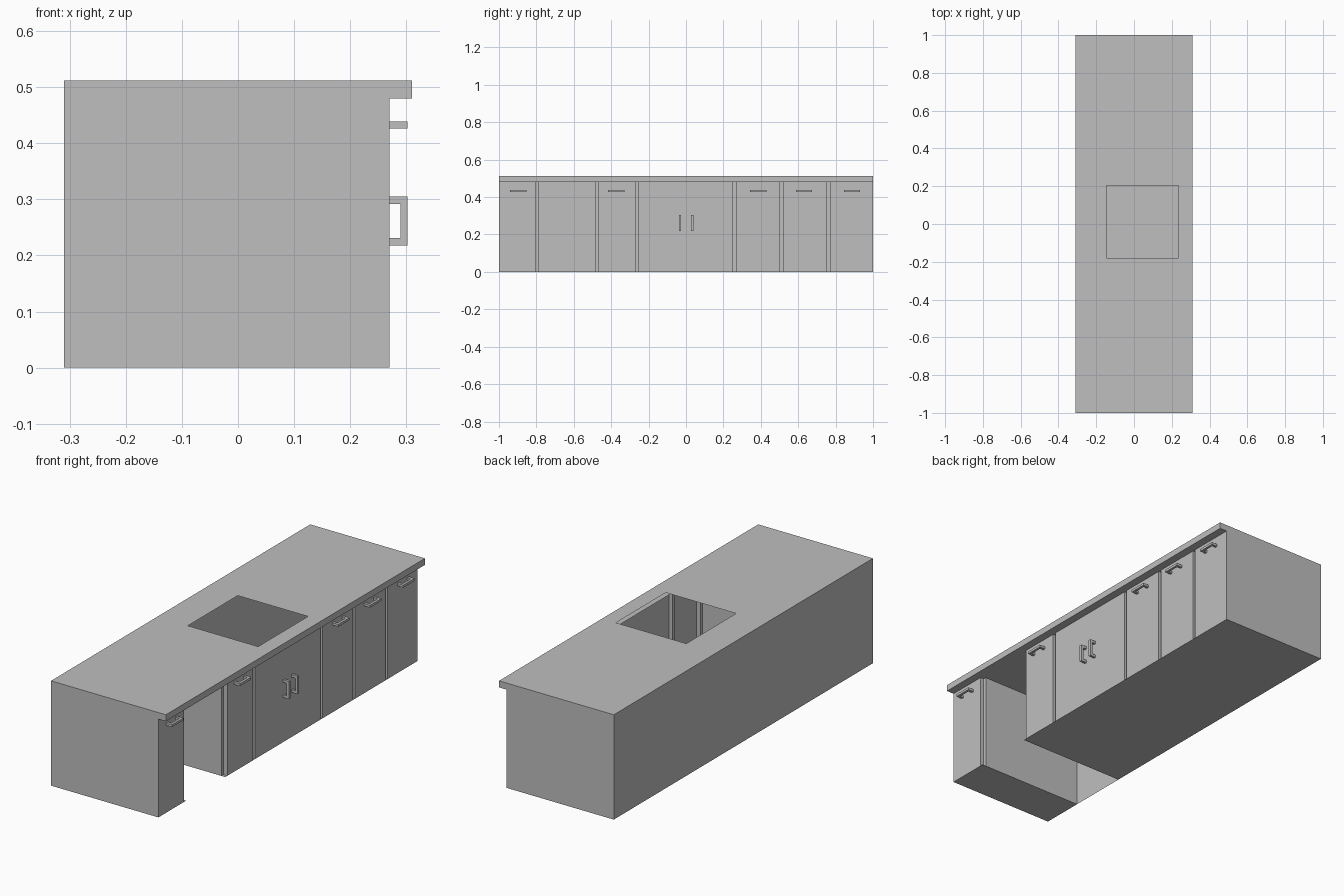
import bpy, bmesh
from mathutils import Vector

cube = bpy.data.objects.get("Cube")
if cube:
    bpy.data.objects.remove(cube, do_unlink=True)

# Main dimensions
BACK, FRONT, LIP, RECESS = -0.31, 0.27, 0.31, 0.25
UNDER, TOP = 0.48, 0.512
GROOVE = 0.008                                   # half width of a groove
GAP = (-0.787, -0.484)                           # knee space

grey = bpy.data.materials.new("plain grey")
grey.use_nodes = True
grey.diffuse_color = (0.52, 0.52, 0.52, 1)
grey.node_tree.nodes["Principled BSDF"].inputs["Base Color"].default_value = grey.diffuse_color


def build(name, faces):
    """Make an object from (points, outward direction) pairs."""
    bm = bmesh.new()
    for points, outward in faces:
        f = bm.faces.new([bm.verts.new(p) for p in points])
        f.normal_update()
        if f.normal.dot(Vector(outward)) < 0:
            f.normal_flip()
    bmesh.ops.remove_doubles(bm, verts=bm.verts[:], dist=1e-5)
    mesh = bpy.data.meshes.new(name)
    bm.to_mesh(mesh)
    bm.free()
    mesh.materials.append(grey)
    obj = bpy.data.objects.new(name, mesh)
    bpy.context.collection.objects.link(obj)
    return obj


def flat(x0, x1, y0, y1, z, up):
    return ([(x0, y0, z), (x1, y0, z), (x1, y1, z), (x0, y1, z)], (0, 0, up))


def wall(path):
    """Upright faces along a plan path, outward to the right of travel."""
    return [([(*a, 0), (*b, 0), (*b, UNDER), (*a, UNDER)], (b[1] - a[1], a[0] - b[0], 0))
            for a, b in zip(path, path[1:])]


# End panels, cut to the section of the body and overhang
section = [(BACK, 0), (FRONT, 0), (FRONT, UNDER), (LIP, UNDER), (LIP, TOP), (BACK, TOP)]
for name, y in (("right_end_panel", -1), ("left_end_panel", 1)):
    build(name, [([(x, y, z) for x, z in section], (0, y, 0))])

# Back panel, also closing the knee space
build("back_panel", [([(BACK, -1, 0), (BACK, 1, 0), (BACK, 1, TOP), (BACK, -1, TOP)], (-1, 0, 0))])

# Small cabinet with a recessed post beside the knee space
edge = GAP[0] - 2 * GROOVE
build("small_cabinet", wall([(FRONT, -1), (FRONT, edge), (RECESS, edge), (RECESS, GAP[0]), (BACK, GAP[0])])
      + [flat(BACK, FRONT, -1, GAP[0], 0, -1)])

# Long cabinet front with recessed grooves between the doors
edge = GAP[1] + 2 * GROOVE
path = [(BACK, GAP[1]), (RECESS, GAP[1]), (RECESS, edge), (FRONT, edge)]
for y in (-0.262, 0.26, 0.511, 0.762):
    path += [(FRONT, y - GROOVE), (RECESS, y - GROOVE), (RECESS, y + GROOVE), (FRONT, y + GROOVE)]
path.append((FRONT, 1))
build("long_cabinet", wall(path) + [flat(BACK, FRONT, GAP[1], 1, 0, -1)])

# Countertop sheet with a square sink opening, front lip and underside
hx, hy = (-0.145, 0.235), (-0.18, 0.205)
build("countertop", [
    flat(BACK, LIP, -1, hy[0], TOP, 1),
    flat(BACK, LIP, hy[1], 1, TOP, 1),
    flat(BACK, hx[0], *hy, TOP, 1),
    flat(hx[1], LIP, *hy, TOP, 1),
    ([(LIP, -1, UNDER), (LIP, 1, UNDER), (LIP, 1, TOP), (LIP, -1, TOP)], (1, 0, 0)),
    flat(RECESS, LIP, -1, 1, UNDER, -1),
    flat(BACK, RECESS, *GAP, UNDER, -1),
])


def handle(name, centre, upright):
    """Square bar pull: a U profile thickened across its width."""
    half, t, w, reach = 0.0435, 0.013, 0.006, 0.302
    inner = reach - 0.012
    profile = [(FRONT, -half), (reach, -half), (reach, half), (FRONT, half),
               (FRONT, half - t), (inner, half - t), (inner, t - half), (FRONT, t - half)]
    bm = bmesh.new()
    cy, cz = centre

    def place(x, along, across):
        return (x, cy + across, cz + along) if upright else (x, cy + along, cz + across)

    f = bm.faces.new([bm.verts.new(place(x, a, -w)) for x, a in profile])
    out = bmesh.ops.extrude_face_region(bm, geom=[f], use_keep_orig=True)
    move = (0, 2 * w, 0) if upright else (0, 0, 2 * w)
    bmesh.ops.translate(bm, vec=move, verts=[v for v in out["geom"] if isinstance(v, bmesh.types.BMVert)])
    bmesh.ops.recalc_face_normals(bm, faces=bm.faces[:])
    mesh = bpy.data.meshes.new(name)
    bm.to_mesh(mesh)
    bm.free()
    mesh.materials.append(grey)
    bpy.context.collection.objects.link(bpy.data.objects.new(name, mesh))


# Level pulls on the single doors, upright pair on the double door
for i, y in enumerate((-0.897, -0.373, 0.386, 0.631, 0.888), 1):
    handle(f"level_handle_{i}", (y, 0.4325), False)
for side, y in (("right", -0.032), ("left", 0.034)):
    handle(f"upright_handle_{side}", (y, 0.2615), True)
